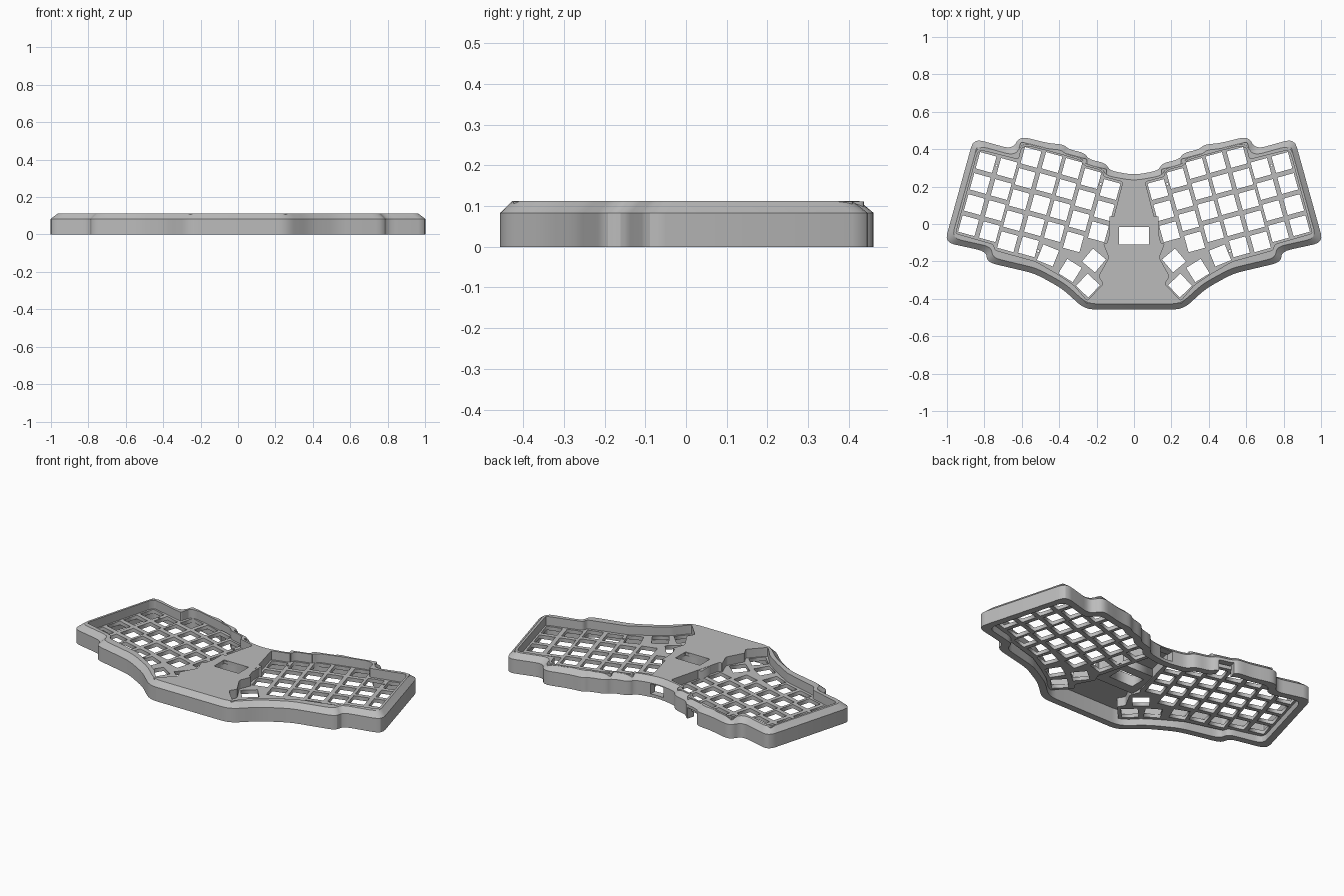
import bpy, bmesh, math
from mathutils import Vector, Matrix

cube = bpy.data.objects.get("Cube")
if cube:
    bpy.data.objects.remove(cube, do_unlink=True)

grey = bpy.data.materials.new("case grey")
grey.use_nodes = True
grey.diffuse_color = (0.5, 0.5, 0.5, 1)
grey.node_tree.nodes["Principled BSDF"].inputs["Base Color"].default_value = (0.5, 0.5, 0.5, 1)

TOP, SHOULDER = 0.112, 0.083
PITCH, HOLE, TILT = 0.117, 0.091, math.radians(15.5)


def mirror(pts):
    return [(-x, y) for x, y in reversed(pts)]


def offset(pts, d):
    """Move every edge of a clockwise outline inward by d, with mitred corners."""
    out = []
    for i, p in enumerate(pts):
        p, a, b = Vector(p), Vector(pts[i - 1]), Vector(pts[(i + 1) % len(pts)])
        e, f = (p - a).normalized(), (b - p).normalized()
        n, m = Vector((e.y, -e.x)), Vector((f.y, -f.x))
        q = p + (n + m) * d / (1 + n.dot(m))
        out.append((q.x, q.y))
    return out


def fillet(pts, r, steps=4):
    """Round the corners of an outline."""
    out = []
    for i, p in enumerate(pts):
        p, a, b = Vector(p), Vector(pts[i - 1]), Vector(pts[(i + 1) % len(pts)])
        s = p + (a - p).normalized() * min(r, 0.45 * (a - p).length)
        e = p + (b - p).normalized() * min(r, 0.45 * (b - p).length)
        for k in range(steps + 1):
            t = k / steps
            q = s * (1 - t) ** 2 + p * 2 * t * (1 - t) + e * t * t
            out.append((q.x, q.y))
    return out


def polygon(cx, cy, radius, sides, turn):
    return [(cx + radius * math.cos(turn + math.tau * k / sides),
             cy + radius * math.sin(turn + math.tau * k / sides)) for k in range(sides)]


def rectangle(x, y0, y1):
    return [(-x, y1), (x, y1), (x, y0), (-x, y0)]


def finish(name, bm):
    bmesh.ops.remove_doubles(bm, verts=bm.verts, dist=0.00001)
    bmesh.ops.recalc_face_normals(bm, faces=bm.faces)
    mesh = bpy.data.meshes.new(name)
    bm.to_mesh(mesh)
    bm.free()
    mesh.materials.append(grey)
    obj = bpy.data.objects.new(name, mesh)
    bpy.context.collection.objects.link(obj)
    return obj


def slab(name, loops, z0, z1):
    """Flat solid from an outline and its holes."""
    curve = bpy.data.curves.new(name, 'CURVE')
    curve.dimensions, curve.fill_mode = '2D', 'BOTH'
    curve.extrude = (z1 - z0) / 2
    for loop in loops:
        spline = curve.splines.new('POLY')
        spline.points.add(len(loop) - 1)
        for point, (x, y) in zip(spline.points, loop):
            point.co = (x, y, 0, 1)
        spline.use_cyclic_u = True
    temp = bpy.data.objects.new(name + " curve", curve)
    bpy.context.collection.objects.link(temp)
    graph = bpy.context.evaluated_depsgraph_get()
    mesh = bpy.data.meshes.new_from_object(temp.evaluated_get(graph))
    bm = bmesh.new()
    bm.from_mesh(mesh)
    bmesh.ops.translate(bm, verts=bm.verts, vec=(0, 0, (z0 + z1) / 2))
    bpy.data.objects.remove(temp, do_unlink=True)
    bpy.data.meshes.remove(mesh)
    return finish(name, bm)


def smooth(obj):
    bpy.ops.object.select_all(action='DESELECT')
    obj.select_set(True)
    bpy.context.view_layer.objects.active = obj
    bpy.ops.object.shade_smooth_by_angle(angle=math.radians(25))


def cutter(name, centre, size, turn):
    bm = bmesh.new()
    place = Matrix.Translation(centre) @ Matrix.Rotation(turn, 4, 'Z') @ Matrix.Diagonal((*size, 1))
    bmesh.ops.create_cube(bm, size=1, matrix=place)
    obj = finish(name, bm)
    obj.hide_render = True
    obj.hide_set(True)
    return obj


def cut(obj, tool):
    mod = obj.modifiers.new(tool.name, 'BOOLEAN')
    mod.operation, mod.object, mod.solver = 'DIFFERENCE', tool, 'EXACT'


# Case outline, left half from the back to the front
half = [(0.13, 0.285), (0.15, 0.325), (0.24, 0.345), (0.265, 0.38), (0.35, 0.4),
        (0.375, 0.425), (0.46, 0.432), (0.61, 0.47), (0.65, 0.4), (0.858, 0.457),
        (1.012, -0.098), (0.79, -0.147), (0.785, -0.205), (0.53, -0.265),
        (0.385, -0.345), (0.262, -0.457)]
outline = [(0, 0.262)] + half + mirror(half)

# Key well outline, following the column stagger and thumb cluster
well = [(0.06, 0.225), (0.165, 0.253), (0.158, 0.283), (0.268, 0.312), (0.262, 0.337),
        (0.372, 0.367), (0.482, 0.397), (0.597, 0.425), (0.617, 0.345), (0.832, 0.398),
        (0.953, -0.05), (0.752, -0.108), (0.742, -0.14), (0.525, -0.2), (0.41, -0.267),
        (0.32, -0.328), (0.25, -0.41), (0.165, -0.32), (0.19, -0.28), (0.135, -0.18),
        (0.165, -0.105), (0.145, -0.105)]

# Outer wall with chamfered shoulder, lofted round the outline
bm = bmesh.new()
rings = []
for inset, z in [(0, 0), (0, SHOULDER), (0.03, TOP), (0.04, TOP - 0.001), (0.04, 0)]:
    rings.append([bm.verts.new((x, y, z)) for x, y in fillet(offset(outline, inset), 0.05)])
count = len(rings[0])
for r, ring in enumerate(rings):
    nxt = rings[(r + 1) % len(rings)]
    for i in range(count):
        j = (i + 1) % count
        bm.faces.new((ring[i], ring[j], nxt[j], nxt[i]))
wall = finish("outer_wall", bm)
smooth(wall)

# Top deck with two key wells and the display window
window = rectangle(0.08, -0.11, -0.015)
deck_edge = fillet(offset(outline, 0.03), 0.05)
smooth(slab("top_deck", [deck_edge, fillet(well, 0.012), fillet(mirror(well), 0.012), window],
            0.092, TOP))

# Display frame hanging under the deck
slab("display_frame", [rectangle(0.13, -0.17, 0.04), window], 0.045, TOP - 0.001)

# Switch positions: top key of each column with its row count, then thumb keys
columns = [(0.791, 0.329, 4), (0.679, 0.297, 4), (0.551, 0.356, 5), (0.4385, 0.329, 5),
           (0.332, 0.297, 4), (0.23, 0.243, 4), (0.128, 0.184, 3)]
thumbs = [(0.46, -0.168, 22), (0.342, -0.249, 32), (0.214, -0.195, 40), (0.246, -0.329, 44)]
screws = [(0.735, 0.313), (0.512, -0.145), (0.178, 0.214)]
keys = [(x + PITCH * r * math.sin(TILT), y - PITCH * r * math.cos(TILT), TILT)
        for x, y, rows in columns for r in range(rows)]
keys += [(x, y, math.radians(a)) for x, y, a in thumbs]
holes = [polygon(x, y, HOLE / math.sqrt(2), 4, a + math.pi / 4) for x, y, a in keys]
holes += [polygon(x, y, 0.006, 10, 0) for x, y in screws]

# Recessed switch plates and the skirts joining them to the deck
skirts = []
for side, flip in (("left", list), ("right", mirror)):
    slab(side + "_switch_plate",
         [flip(fillet(offset(well, -0.012), 0.012))] + [flip(h) for h in holes], 0.038, 0.06)
    skirt = slab(side + "_well_skirt",
                 [flip(fillet(offset(well, -0.012), 0.012)), flip(fillet(well, 0.012))],
                 0.039, TOP - 0.001)
    smooth(skirt)
    skirts.append(skirt)

# Connector openings in the back wall
port = cutter("port_cutter", (0, 0.25, 0.048), (0.085, 0.13, 0.06), 0)
notch = cutter("notch_cutter", (-0.32, 0.385, 0.028), (0.085, 0.12, 0.076), -TILT)
cut(wall, port)
cut(wall, notch)
cut(skirts[1], notch)
